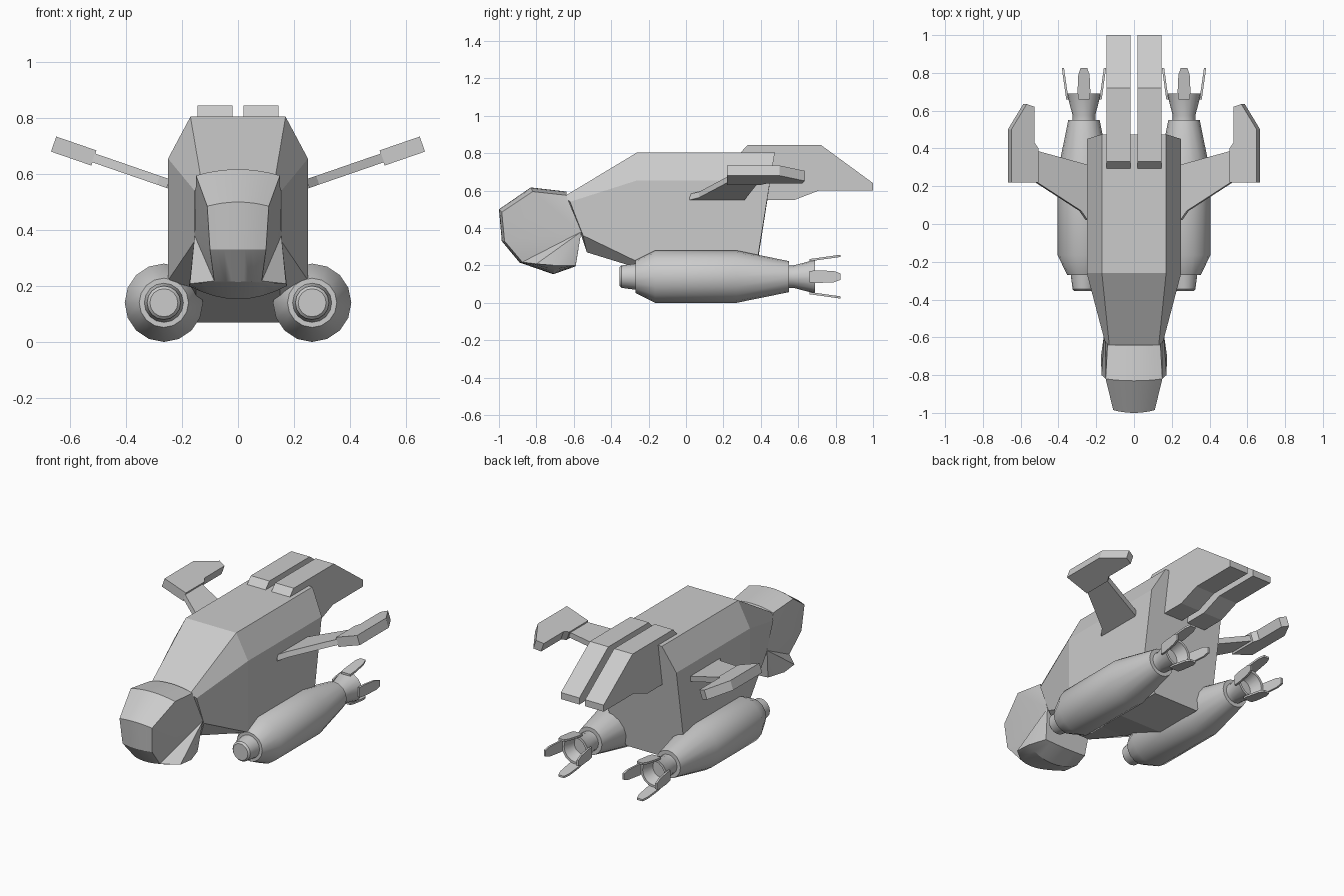
import bpy, bmesh, math
from mathutils import Vector, Matrix

if "Cube" in bpy.data.objects:
    bpy.data.objects.remove(bpy.data.objects["Cube"])


def finish(name, bm, smooth=None):
    bmesh.ops.remove_doubles(bm, verts=bm.verts, dist=1e-5)
    bmesh.ops.recalc_face_normals(bm, faces=bm.faces)
    me = bpy.data.meshes.new(name)
    bm.to_mesh(me)
    bm.free()
    ob = bpy.data.objects.new(name, me)
    bpy.context.collection.objects.link(ob)
    if smooth:
        bpy.context.view_layer.objects.active = ob
        ob.select_set(True)
        bpy.ops.object.shade_smooth_by_angle(angle=math.radians(smooth))
        ob.select_set(False)
    return ob


def loft(bm, rings, caps=True, closed=True):
    rows = [[bm.verts.new(p) for p in r] for r in rings]
    n = len(rows[0])
    for a, b in zip(rows, rows[1:]):
        for i in range(n if closed else n - 1):
            j = (i + 1) % n
            bm.faces.new((a[i], a[j], b[j], b[i]))
    if caps:
        bm.faces.new(rows[0])
        bm.faces.new(rows[-1])
    return rows


# Hull: mirrored half sections, top to bottom
halves = [
    [(.13, -.65, .57), (.155, -.62, .54), (.155, -.55, .36), (.12, -.53, .27)],
    [(.17, -.26, .805), (.25, -.26, .655), (.25, -.26, .22), (.15, -.27, .19)],
    [(.17, .05, .805), (.25, .05, .655), (.25, .05, .22), (.15, .05, .07)],
    [(.17, .475, .805), (.25, .45, .655), (.25, .385, .25), (.15, .36, .07)],
]
bm = bmesh.new()
loft(bm, [h + [(-x, y, z) for x, y, z in reversed(h)] for h in halves])
finish("hull", bm)

# Cockpit: curved canopy and chin rows (half width, edge y, edge z, centre y, centre z)
rows = [
    (.14, -.64, .575, -.64, .595),
    (.15, -.82, .595, -.83, .617),
    (.11, -.985, .485, -1.0, .50),
    (.10, -.97, .33, -.985, .33),
    (.085, -.875, .218, -.89, .215),
    (.172, -.80, .208, -.88, .212),
    (.175, -.70, .20, -.71, .153),
    (.14, -.59, .20, -.59, .195),
]
bm = bmesh.new()
N = 8
grid = []
for w, ye, ze, yc, zc in rows:
    ts = [2 * i / N - 1 for i in range(N + 1)]
    grid.append([(w * t, yc + (ye - yc) * t * t, zc + (ze - zc) * t * t) for t in ts])
grid = loft(bm, grid, caps=False, closed=False)
cheek = [bm.verts.new((s * .155, -.56, .38)) for s in (-1, 1)]
for c, col in zip(cheek, (0, -1)):
    for a, b in zip(grid, grid[1:]):
        bm.faces.new((c, a[col], b[col]))
bm.faces.new([cheek[0]] + grid[0] + [cheek[1]])
bm.faces.new([cheek[0]] + grid[-1] + [cheek[1]])
finish("cockpit", bm, 28)


# Flat plate from an outline, extruded along a vector
def plate(bm, pts, vec):
    vec = Vector(vec)
    loft(bm, [[Vector(p) - vec / 2 for p in pts], [Vector(p) + vec / 2 for p in pts]])


tail = [(.28, .79), (.33, .845), (.72, .845), (1, .64), (1, .6),
        (.71, .6), (.58, .55), (.40, .55), (.36, .79)]
arm = [(.2, .02), (.25, .02), (.285, .07), (.54, .235), (.56, .415), (.51, .385), (.2, .30)]
tip = [(.515, .22), (.659, .22), (.659, .50), (.577, .635),
       (.535, .62), (.535, .43), (.515, .40)]
pod = [(-.355, .05), (-.345, .06), (-.27, .07), (-.27, .088), (-.165, .14), (.27, .14),
       (.55, .083), (.55, .06), (.575, .06), (.69, .09), (.69, .075), (.62, .055)]
claw = [(-.03, .66), (.03, .66), (.034, .70), (.03, .79), (.018, .825),
        (-.018, .825), (-.03, .79), (-.034, .70)]
SIDES = 16

for s, side in ((-1, "left"), (1, "right")):
    # Tail boom
    bm = bmesh.new()
    plate(bm, [(s * .082, y, z) for y, z in tail], (.125, 0, 0))
    finish("tail_boom_" + side, bm)

    # Canted wing arm and wing tip
    normal = Vector((-.345 * s, 0, 1)).normalized()
    for name, outline, thick in (("wing_arm_", arm, .033), ("wing_tip_", tip, .057)):
        bm = bmesh.new()
        plate(bm, [(s * x, y, .566 + .345 * (x - .25)) for x, y in outline], normal * thick)
        finish(name + side, bm)

    # Engine pod
    bm = bmesh.new()
    loft(bm, [[(s * .265 + r * math.cos(2 * math.pi * i / SIDES), y,
                .14 + r * math.sin(2 * math.pi * i / SIDES)) for i in range(SIDES)]
              for y, r in pod])
    finish("engine_pod_" + side, bm, 30)

    # Four exhaust claws
    bm = bmesh.new()
    for k in range(4):
        m = Matrix.Translation((s * .265, 0, .14)) @ Matrix.Rotation(k * math.pi / 2, 4, 'Y')
        pts = [m @ Vector((x, y, .088 + .14 * (y - .66))) for x, y in claw]
        plate(bm, pts, m.to_3x3() @ Vector((0, 0, .012)))
    finish("exhaust_claws_" + side, bm)
